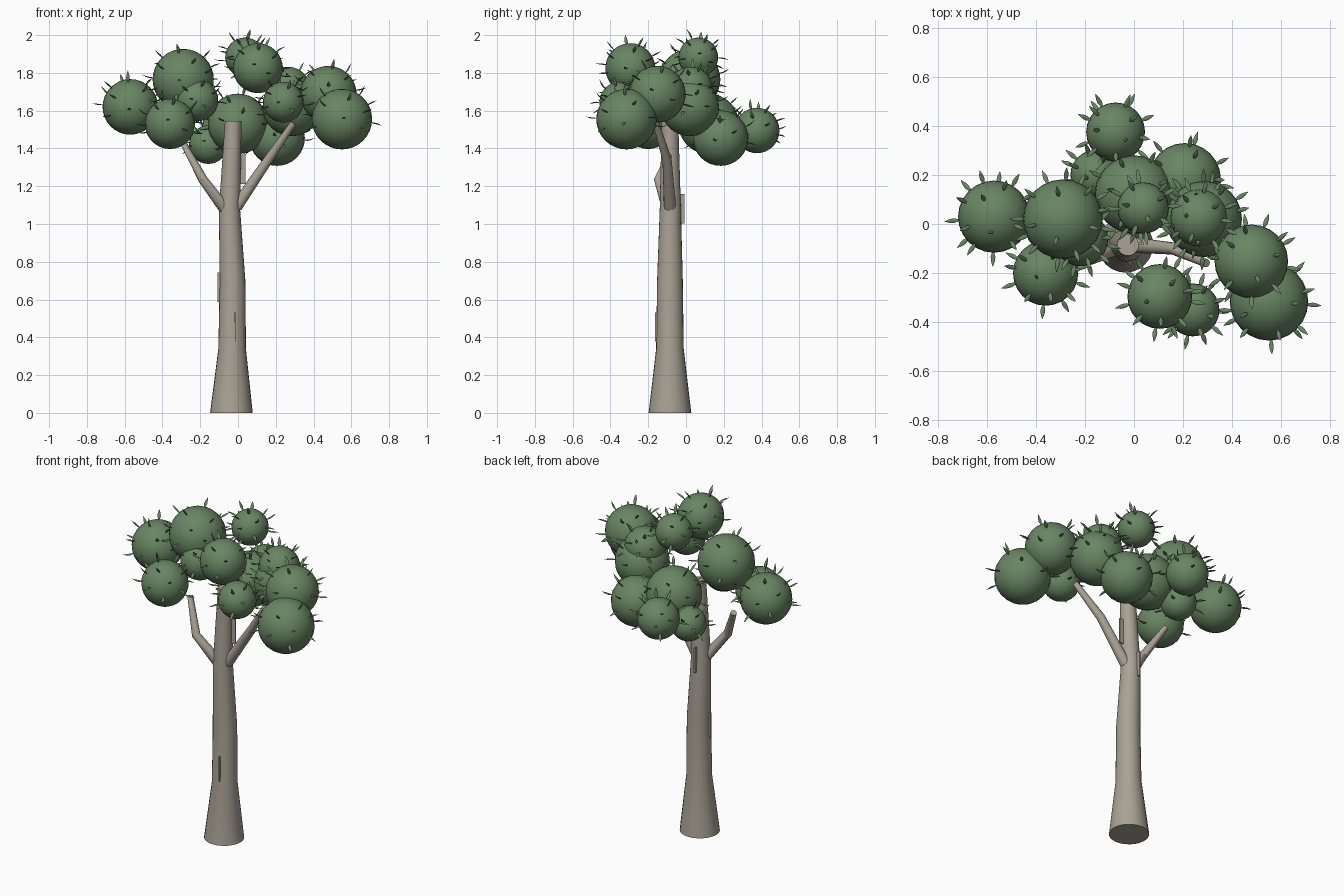
import bpy, bmesh, math, random
from mathutils import Vector, Matrix

if "Cube" in bpy.data.objects:
    bpy.data.objects.remove(bpy.data.objects["Cube"])

random.seed(4)


def material(name, rgb):
    m = bpy.data.materials.new(name)
    m.diffuse_color = (*rgb, 1)
    m.use_nodes = True
    m.node_tree.nodes["Principled BSDF"].inputs["Base Color"].default_value = m.diffuse_color
    return m


BARK = material("bark", (0.40, 0.36, 0.30))
GREEN = material("leaf green", (0.14, 0.235, 0.125))


def finish(bm, name, mat, angle=40):
    bmesh.ops.recalc_face_normals(bm, faces=bm.faces)
    mesh = bpy.data.meshes.new(name)
    bm.to_mesh(mesh)
    bm.free()
    mesh.materials.append(mat)
    ob = bpy.data.objects.new(name, mesh)
    bpy.context.collection.objects.link(ob)
    bpy.ops.object.select_all(action='DESELECT')
    ob.select_set(True)
    bpy.context.view_layer.objects.active = ob
    bpy.ops.object.shade_smooth_by_angle(angle=math.radians(angle))
    return ob


def skin(bm, rings):
    """Join rings of vertices into a capped tube."""
    n = len(rings[0])
    for a, b in zip(rings, rings[1:]):
        for i in range(n):
            j = (i + 1) % n
            bm.faces.new((a[i], a[j], b[j], b[i]))
    bm.faces.new(rings[0][::-1])
    bm.faces.new(rings[-1])


def tube(name, stations, sides, level=False):
    """Tapered limb through (x, y, z, radius) stations."""
    bm = bmesh.new()
    pts = [Vector(s[:3]) for s in stations]
    rings = []
    for k, p in enumerate(pts):
        d = pts[min(k + 1, len(pts) - 1)] - pts[max(k - 1, 0)]
        q = Matrix.Identity(3) if level else d.to_track_quat('Z', 'Y').to_matrix()
        r = stations[k][3]
        rings.append([bm.verts.new(p + q @ Vector((r * math.cos(t), r * math.sin(t), 0)))
                      for t in (2 * math.pi * i / sides for i in range(sides))])
    skin(bm, rings)
    return finish(bm, name, BARK)


# Trunk with flared foot
tube("trunk", [(-.035, -.085, 0, .113), (-.031, -.085, .34, .073), (-.029, -.085, .70, .068),
               (-.045, -.083, 1.08, .056), (-.025, -.085, 1.545, .044)], 24, level=True)

# Two kinked branches
tube("right_branch", [(-.01, -.085, 1.09, .032), (.16, -.10, 1.34, .025), (.295, -.16, 1.535, .017)], 12)
tube("left_branch", [(-.07, -.095, 1.08, .032), (-.185, -.145, 1.235, .025), (-.285, -.06, 1.42, .017)], 12)

# Raised bark strips: x, y, z centre and facing angle in degrees
for x, y, z, turn in [(-.017, -.148, .455, -90), (-.094, -.09, .665, 180),
                      (-.05, -.024, 1.08, 90), (.025, -.08, 1.29, 0)]:
    bm = bmesh.new()
    bmesh.ops.create_cube(bm, size=1)
    bm.transform(Matrix.Translation((x, y, z)) @ Matrix.Rotation(math.radians(turn), 4, 'Z')
                 @ Matrix.Diagonal((.03, .008, .155, 1)))
    finish(bm, "bark_strip", BARK)


def add_leaf(bm, centre, direction, radius):
    """Flat pointed spindle growing out of the clump and bending at the tip."""
    side = direction.cross(Vector((0, 0, 1)))
    side = side.normalized() if side.length > .05 else Vector((1, 0, 0))
    normal = side.cross(direction)
    bend = random.uniform(-.012, .016)
    rings = []
    for t, w in ((-.008, .003), (.018, .0095), (.034, .008), (.056, .001)):
        c = centre + direction * (radius + t) + normal * (bend * (t / .056) ** 2)
        rings.append([bm.verts.new(c + side * w * math.cos(a) + normal * w * .4 * math.sin(a))
                      for a in (math.pi * i / 3 for i in range(6))])
    skin(bm, rings)


# Foliage clumps: x, y, z, radius
CLUMPS = [(-.57, .03, 1.62, .147), (-.29, .02, 1.765, .162), (-.36, -.20, 1.53, .133),
          (.105, -.295, 1.825, .132), (-.217, -.06, 1.655, .112), (0, .12, 1.53, .16),
          (-.157, .20, 1.42, .102), (.207, .183, 1.455, .147), (.285, .02, 1.62, .155),
          (.265, .025, 1.715, .117), (.24, -.35, 1.645, .108), (.478, -.152, 1.687, .15),
          (.55, -.315, 1.555, .16), (.037, .065, 1.882, .105), (-.075, .375, 1.495, .12)]
LEAVES = 18
for x, y, z, r in CLUMPS:
    c = Vector((x, y, z))
    bm = bmesh.new()
    bmesh.ops.create_uvsphere(bm, u_segments=24, v_segments=16, radius=r,
                              matrix=Matrix.Translation(c))
    finish(bm, "foliage_clump", GREEN)

    # Leaves spiralling over the upper part of the clump
    bm = bmesh.new()
    start = random.uniform(0, 2 * math.pi)
    for i in range(LEAVES):
        h = -.38 + 1.33 * (i + .5) / LEAVES + random.uniform(-.05, .05)
        a = start + i * 2.39996 + random.uniform(-.2, .2)
        s = math.sqrt(1 - h * h)
        add_leaf(bm, c, Vector((s * math.cos(a), s * math.sin(a), h)), r)
    finish(bm, "clump_leaves", GREEN)
